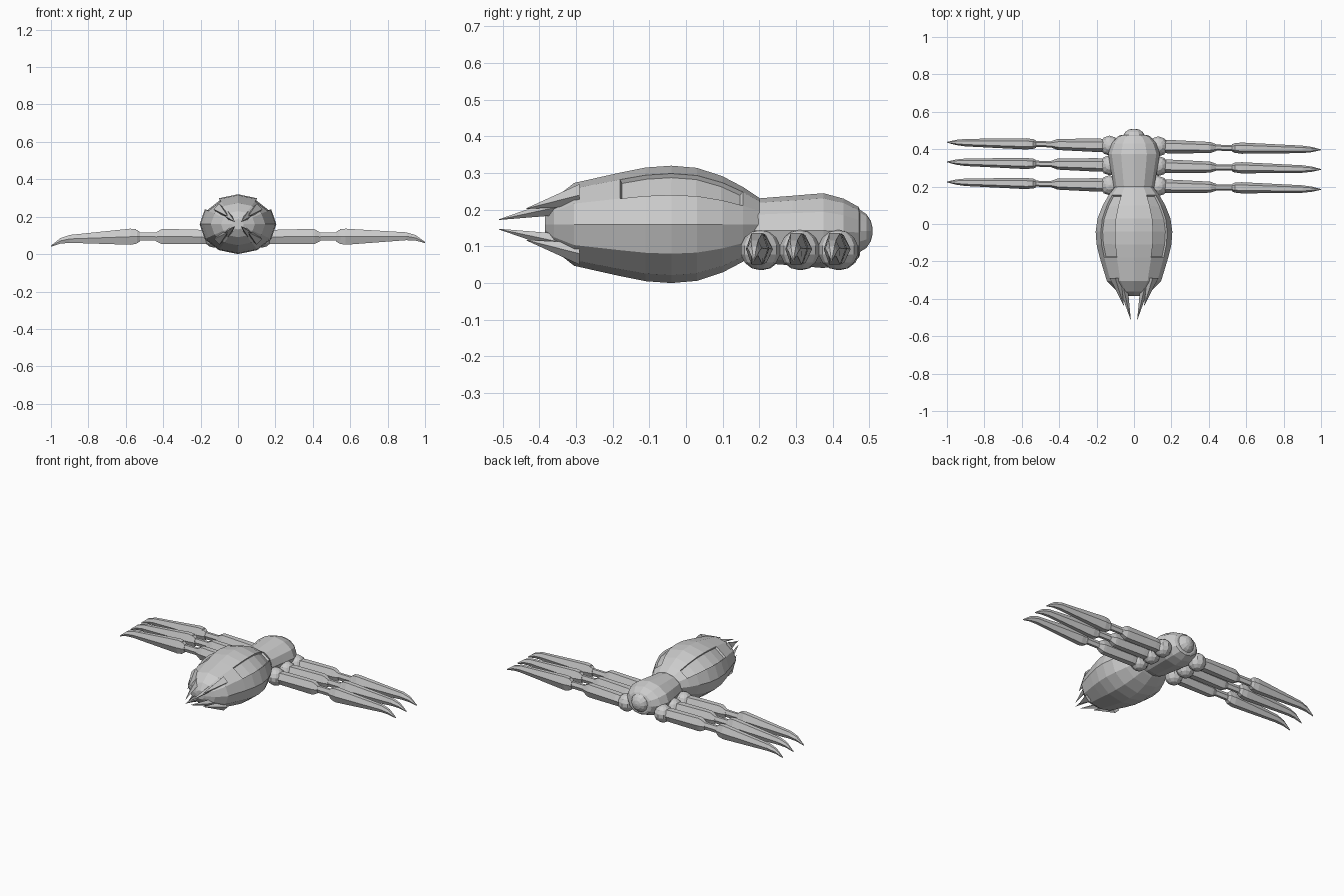
import bpy, bmesh
from math import sin, cos, pi, radians
from mathutils import Vector

if "Cube" in bpy.data.objects:
    bpy.data.objects.remove(bpy.data.objects["Cube"])


def finish(bm, name):
    bmesh.ops.recalc_face_normals(bm, faces=bm.faces[:])
    me = bpy.data.meshes.new(name)
    bm.to_mesh(me)
    bm.free()
    ob = bpy.data.objects.new(name, me)
    bpy.context.collection.objects.link(ob)
    return ob


def loft(sections, n, phase=0.0):
    """Skin of n-sided rings; each section = centre, side radius vector, up radius vector."""
    bm = bmesh.new()
    rings = []
    for c, u, v in sections:
        c, u, v = Vector(c), Vector(u), Vector(v)
        rings.append([bm.verts.new(c + u * cos(phase + 2 * pi * i / n) + v * sin(phase + 2 * pi * i / n))
                      for i in range(n)])
    for a, b in zip(rings, rings[1:]):
        for i in range(n):
            j = (i + 1) % n
            bm.faces.new((a[i], a[j], b[j], b[i]))
    bm.faces.new(rings[0])
    bm.faces.new(rings[-1])
    return bm


def body_sections(profile):
    return [((0, y, z), (rx, 0, 0), (0, 0, rz)) for y, z, rx, rz in profile]


# Abdomen with two recessed panels
Z = 0.16
abdomen = loft(body_sections([
    (0.2, Z, 0.1, 0.072), (0.155, Z, 0.135, 0.102), (0.1, Z, 0.167, 0.131),
    (0.03, Z, 0.195, 0.154), (-0.04, Z, 0.205, 0.16), (-0.11, Z, 0.2, 0.155),
    (-0.18, Z, 0.183, 0.141), (-0.305, Z, 0.145, 0.113),
    (-0.36, Z, 0.09, 0.07), (-0.385, Z, 0.03, 0.028)]), 12)
bmesh.ops.recalc_face_normals(abdomen, faces=abdomen.faces[:])
for side in (1, -1):
    panel = []
    for f in abdomen.faces:
        c = f.calc_center_median()
        ang = (c.z - Z) / max(abs(c.x), 1e-4)
        if -0.18 < c.y < 0.155 and c.x * side > 0 and 0.5 < ang < 1.2:
            panel.append(f)
    bmesh.ops.inset_region(abdomen, faces=panel, thickness=0.003, depth=-0.012, use_even_offset=True)
finish(abdomen, "abdomen")

# Thorax and head
finish(loft(body_sections([
    (0.17, 0.145, 0.1, 0.082), (0.2, 0.143, 0.108, 0.088), (0.29, 0.143, 0.124, 0.095),
    (0.375, 0.143, 0.138, 0.102), (0.43, 0.14, 0.12, 0.09),
    (0.47, 0.138, 0.085, 0.07), (0.475, 0.138, 0.07, 0.06)]), 12), "thorax")
finish(loft(body_sections([
    (0.455, 0.142, 0.058, 0.058), (0.475, 0.142, 0.057, 0.057), (0.492, 0.142, 0.046, 0.046),
    (0.504, 0.142, 0.028, 0.028), (0.509, 0.142, 0.008, 0.008)]), 12), "head")

# Tail spikes: a long inner and a short outer one in each quadrant
for sx in (1, -1):
    for sz in (1, -1):
        for kind, base, tip, w in (
                ("long", (0.068, 0.06), (0.018, -0.51, 0.013), 0.03),
                ("short", (0.1, 0.08), (0.055, -0.435, 0.043), 0.03)):
            bx, bz = base[0] * sx, Z + base[1] * sz
            t = (tip[0] * sx, tip[1], Z + tip[2] * sz)
            finish(loft([((bx, -0.29, bz), (w, 0, 0), (0, 0, w)),
                         (t, (0.001, 0, 0), (0, 0, 0.001))], 4), "tail_spike_" + kind)


# Legs: three pairs, each with hip ball, thigh, knee pin, shin and claw
def leg_part(name, side, y0, stations):
    secs = []
    for x, hw, lo, hi in stations:
        y = y0 - 0.02 * x * side
        secs.append(((x * side, y, (lo + hi) / 2), (0, hw, 0), (0, 0, (hi - lo) / 2 / sin(radians(60)))))
    finish(loft(secs, 6), name)


for y0 in (0.205, 0.312, 0.417):
    for side, tip in ((1, 0.062), (-1, 0.042)):
        ball = bmesh.new()
        bmesh.ops.create_uvsphere(ball, u_segments=10, v_segments=7, radius=0.055)
        bmesh.ops.translate(ball, verts=ball.verts, vec=(0.13 * side, y0 - 0.002 * side, 0.09))
        finish(ball, "hip_ball")
        leg_part("thigh", side, y0, [
            (0.14, 0.034, 0.055, 0.125), (0.2, 0.036, 0.055, 0.13), (0.395, 0.03, 0.053, 0.135),
            (0.41, 0.029, 0.055, 0.133), (0.44, 0.018, 0.07, 0.115)])
        leg_part("knee_pin", side, y0, [
            (0.42, 0.016, 0.073, 0.116), (0.54, 0.016, 0.073, 0.116)])
        leg_part("knee_cap", side, y0, [
            (0.525, 0.02, 0.068, 0.118), (0.54, 0.027, 0.058, 0.13), (0.59, 0.027, 0.056, 0.132)])
        d = tip - 0.06
        leg_part("shin_claw", side, y0, [
            (0.545, 0.026, 0.055, 0.133), (0.575, 0.03, 0.05, 0.136),
            (0.9, 0.02, 0.073 + d * 0.7, 0.115 + d * 0.7),
            (0.95, 0.014, 0.07 + d * 0.8, 0.1 + d * 0.8), (1.0, 0.002, tip - 0.003, tip + 0.003)])
